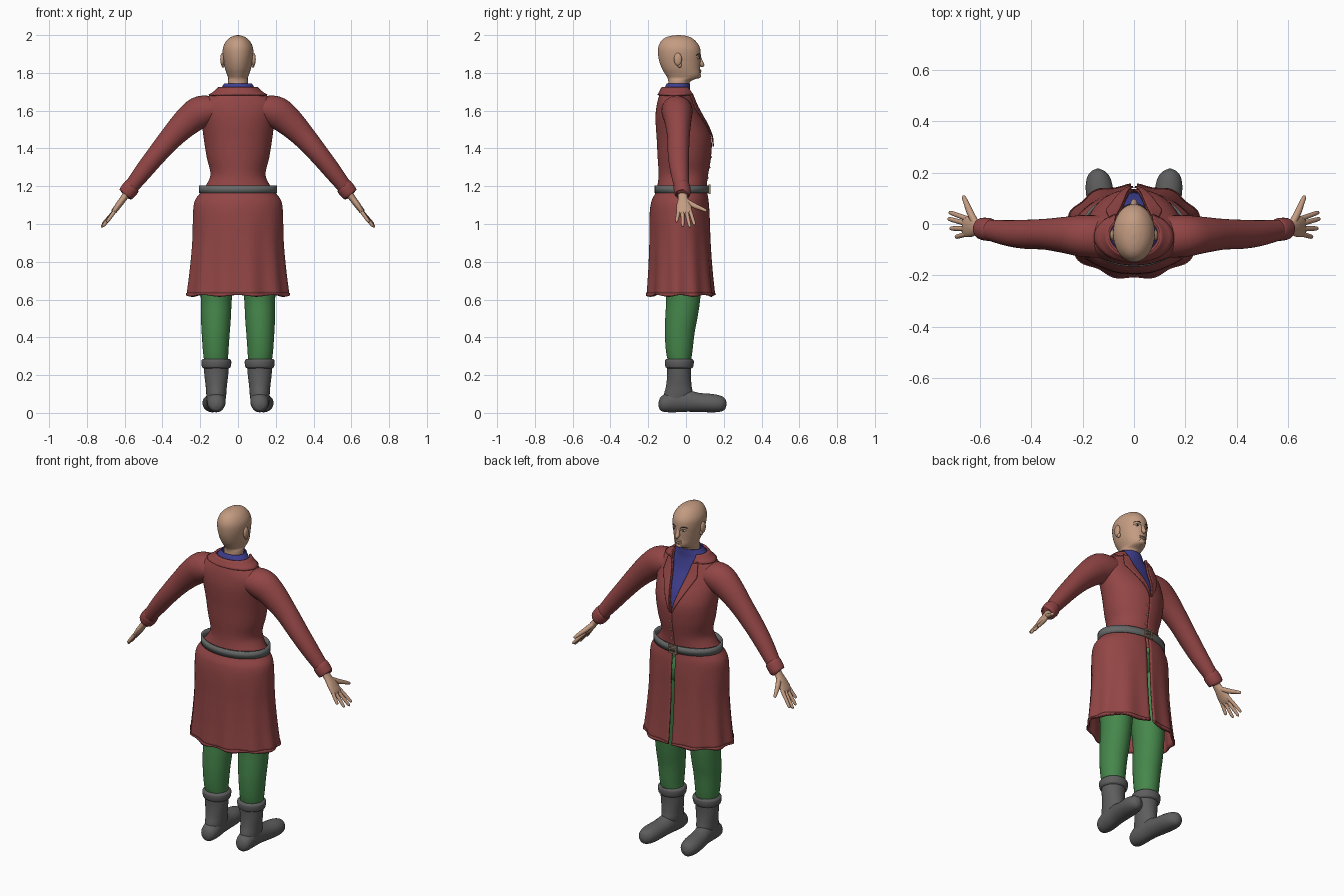
import bpy, bmesh, math
from mathutils import Vector

if "Cube" in bpy.data.objects:
    bpy.data.objects.remove(bpy.data.objects["Cube"], do_unlink=True)


def material(name, r, g, b):
    m = bpy.data.materials.new(name)
    m.use_nodes = True
    m.diffuse_color = (r, g, b, 1)
    m.node_tree.nodes["Principled BSDF"].inputs["Base Color"].default_value = (r, g, b, 1)
    return m


SKIN = material("skin_tan", .55, .33, .22)
RED = material("coat_red", .29, .06, .06)
BLUE = material("shirt_blue", .05, .05, .28)
GREEN = material("trouser_green", .06, .24, .07)
BOOT = material("boot_grey", .11, .11, .11)
BELT = material("belt_grey", .135, .14, .14)
BRASS = material("dull_brass", .4, .25, .15)
WHITE = material("eye_white", .6, .57, .52)
DARK = material("dark_brown", .05, .03, .02)


def finish(name, bm, mat, wall=0, offset=-1):
    me = bpy.data.meshes.new(name)
    bm.to_mesh(me)
    bm.free()
    me.materials.append(mat)
    ob = bpy.data.objects.new(name, me)
    bpy.context.collection.objects.link(ob)
    bpy.ops.object.select_all(action='DESELECT')
    ob.select_set(True)
    bpy.context.view_layer.objects.active = ob
    bpy.ops.object.shade_smooth_by_angle(angle=math.radians(50))
    if wall:
        mod = ob.modifiers.new("cloth", 'SOLIDIFY')
        mod.thickness, mod.offset = wall, offset
    return ob


def skin_rows(name, rows, mat, closed=True, caps=True, wall=0, offset=-1):
    """Bridge rows of points into one surface."""
    bm = bmesh.new()
    grid = [[bm.verts.new(p) for p in row] for row in rows]
    n = len(grid[0])
    for lo, hi in zip(grid, grid[1:]):
        for c in range(n if closed else n - 1):
            d = (c + 1) % n
            bm.faces.new((lo[c], hi[c], hi[d], lo[d]))
    if caps:
        bm.faces.new(grid[0])
        bm.faces.new(grid[-1])
        bmesh.ops.recalc_face_normals(bm, faces=bm.faces[:])
    return finish(name, bm, mat, wall, offset)


def lookup(table, t):
    """Smooth curve through a table keyed by its first column."""
    last = len(table) - 1
    i = 0
    while i < last - 1 and t > table[i + 1][0]:
        i += 1

    def slope(k, j):
        a, b = table[max(k - 1, 0)], table[min(k + 1, last)]
        return (b[j] - a[j]) / (b[0] - a[0])
    p, q = table[i], table[i + 1]
    h = q[0] - p[0]
    u = (t - p[0]) / h
    return [p[j] * (1 + 2 * u) * (1 - u) ** 2 + q[j] * u * u * (3 - 2 * u)
            + h * (slope(i, j) * u * (1 - u) ** 2 + slope(i + 1, j) * u * u * (u - 1))
            for j in range(1, len(p))]


def keys(table, n=5):
    ts = [a[0] + (b[0] - a[0]) * k / n for a, b in zip(table, table[1:]) for k in range(n)]
    return ts + [table[-1][0]]


def surface(table, a, z, off=0):
    """Point on an upright body; angle runs from the face side (+y)."""
    w, back, front = lookup(table, z)
    return Vector(((max(w, .002) + off) * math.sin(a),
                   (back + front) / 2 + ((front - back) / 2 + off) * math.cos(a), z))


def angle_at(table, x, z):
    return math.asin(max(-.98, min(.98, x / lookup(table, z)[0])))


def turn(n):
    return [math.tau * k / n for k in range(n)]


def loft(name, table, mat, cx=None, s=1, flat=False, **kw):
    """Stack of ellipses (key, [centre x,] half width, low, high)."""
    rows = []
    for t in keys(table):
        v = lookup(table, t)
        c, (w, lo, hi) = (v[0], v[1:]) if len(v) == 4 else (0, v)
        w = max(w, .002)
        ring = [(s * (c + w * math.sin(a)), (lo + hi) / 2 + (hi - lo) / 2 * math.cos(a)) for a in turn(40)]
        rows.append([(x, t, y) if flat else (x, y, t) for x, y in ring])
    return skin_rows(name, rows, mat, **kw)


def tube(name, path, mat, s=1, n=20):
    """Tube along (x, y, z, thickness, breadth) points, tapered at its end."""
    pts = [lookup([(i, *p) for i, p in enumerate(path)], i / 4) for i in range(4 * len(path) - 3)]
    rows = []
    for i, p in enumerate(pts):
        t = Vector(pts[min(i + 1, len(pts) - 1)][:3]) - Vector(pts[max(i - 1, 0)][:3])
        nrm = t.cross(Vector((0, 1, 0))).normalized()
        side = nrm.cross(t).normalized()
        ring = [Vector(p[:3]) + nrm * p[3] * math.cos(a) + side * p[4] * math.sin(a) for a in turn(n)]
        rows.append([(s * v.x, v.y, v.z) for v in ring])
    return skin_rows(name, rows, mat)


def ball(name, loc, size, mat):
    bm = bmesh.new()
    bmesh.ops.create_uvsphere(bm, u_segments=20, v_segments=12, radius=1)
    bmesh.ops.scale(bm, vec=size, verts=bm.verts)
    bmesh.ops.translate(bm, vec=loc, verts=bm.verts)
    return finish(name, bm, mat)


# Coat: height, half width, back, front
coat = [(.62, .268, -.208, .153), (.75, .253, -.2, .14), (.9, .241, -.195, .13),
        (1.05, .238, -.193, .125), (1.12, .23, -.183, .12), (1.165, .2, -.162, .113),
        (1.2, .172, -.152, .11), (1.26, .146, -.145, .117), (1.35, .165, -.15, .132),
        (1.45, .181, -.155, .135), (1.52, .19, -.16, .112), (1.58, .198, -.161, .08),
        (1.63, .196, -.155, .055), (1.67, .165, -.145, .042), (1.7, .122, -.133, .036),
        (1.725, .1, -.125, .035), (1.745, .086, -.115, .034)]


def gap(z):
    if z < 1.17:
        return .012
    return .0005 + max(0, z - 1.4) * .23


def coat_row(z, off=0, n=108):
    a0 = angle_at(coat, gap(z), z)
    row = []
    for k in range(n + 1):
        a = a0 + (math.tau - 2 * a0) * k / n
        fold = max(0, (1.08 - z) / .46) * (.006 * math.cos(11 * a) - .003 * math.cos(5 * a))
        p = surface(coat, a, z, off + fold)
        if z < .63:
            p.z += .005 * math.cos(8 * a)
        row.append(p)
    return row


skin_rows("coat", [coat_row(z) for z in keys(coat[:-1])], RED, closed=False, caps=False, wall=.009)
skin_rows("coat_collar", [coat_row(1.685 + .01 * k, .012 - .002 * k) for k in range(5)], RED,
          closed=False, caps=False, wall=.008)
skin_rows("hem_band", [coat_row(z, .003) for z in (.622, .635)], RED, closed=False, caps=False, wall=.004)
skin_rows("shirt", [[surface(coat, a, z, -.014) for a in turn(64)] for z in keys(coat[8:])],
          BLUE, caps=False, wall=.006)

# Lapels folded back along the neck opening
for s, side in ((-1, "left"), (1, "right")):
    rows = []
    for k in range(25):
        z = 1.41 + .28 * k / 24
        width = .004 + (.052 * k / 17 if k < 18 else .05 - .005 * (k - 18))
        rows.append([surface(coat, angle_at(coat, s * (gap(z) + width * c / 6), z), z, .007)
                     for c in range(7)])
    skin_rows(side + "_lapel", rows, RED, closed=False, caps=False, wall=.007, offset=0)

# Belt, buckle and buttons
band = [(1.163, .207, -.166, .121), (1.205, .207, -.166, .121)]
skin_rows("belt", [[surface(band, a, z) for a in turn(64)] for z, *_ in band], BELT, caps=False, wall=.012)
bm = bmesh.new()
for x, z, w, h in ((-.023, 0, .008, .05), (.023, 0, .008, .05), (0, .021, .046, .008),
                   (0, -.021, .046, .008), (.004, 0, .036, .006)):
    box = bmesh.ops.create_cube(bm, size=1)["verts"]
    bmesh.ops.scale(bm, vec=(w, .01, h), verts=box)
    bmesh.ops.translate(bm, vec=(x, .124, 1.184 + z), verts=box)
finish("buckle", bm, BRASS)
for i in range(3):
    z = 1.245 + .055 * i
    ball(f"button_{i + 1}", surface(coat, angle_at(coat, .012, z), z, .001), (.006, .004, .006), BRASS)

# Head and neck
head = [(1.62, .058, -.1, .015), (1.73, .053, -.095, .016), (1.757, .053, -.094, .026),
        (1.773, .052, -.098, .064), (1.79, .058, -.108, .076), (1.82, .068, -.126, .075),
        (1.86, .076, -.141, .077), (1.9, .081, -.148, .078), (1.935, .079, -.147, .073),
        (1.965, .065, -.134, .054), (1.985, .045, -.112, .03), (1.996, .022, -.08, 0),
        (2, .003, -.045, -.038)]
loft("head", head, SKIN)
tube("nose", [(0, .068, 1.893, .007, .007), (0, .074, 1.875, .01, .009), (0, .08, 1.853, .013, .012),
              (0, .081, 1.842, .011, .016), (0, .077, 1.834, .003, .006)], SKIN)
for name, z, h in (("upper_lip", 1.814, .005), ("lower_lip", 1.805, .006)):
    ball(name, (0, .073, z), (.021, .008, h), SKIN)
ball("chin", (0, .062, 1.785), (.022, .018, .015), SKIN)

for s, side in ((-1, "left"), (1, "right")):
    def on_face(x, z, off=0):
        return surface(head, angle_at(head, s * x, z), z, off)
    ball(side + "_eye", on_face(.031, 1.878, -.005), (.013, .007, .0065), WHITE)
    ball(side + "_iris", on_face(.031, 1.878, .001), (.0055, .003, .0055), DARK)
    for part, z, off, r, mat in (("eyebrow", 1.897, .001, .0022, DARK), ("eyelid", 1.885, -.001, .0035, SKIN)):
        arch = [on_face(x, z + dz, off) for x, dz in ((.015, -.002), (.026, .003), (.038, .003), (.049, -.003))]
        skin_rows(f"{side}_{part}", [[p + Vector((0, r * math.cos(a), r * math.sin(a))) for a in turn(8)]
                                     for p in arch], mat)

    # Ear: flat shell with a lobe and rim
    ball(side + "_ear", (s * .083, -.043, 1.872), (.011, .021, .034), SKIN)
    ball(side + "_ear_lobe", (s * .079, -.034, 1.842), (.008, .011, .015), SKIN)

    # Sleeve and cuff
    tube(side + "_sleeve", [(.09, -.05, 1.61, .06, .08), (.19, -.047, 1.595, .085, .082),
                            (.26, -.043, 1.55, .078, .072), (.345, -.04, 1.466, .063, .06),
                            (.43, -.04, 1.367, .053, .056), (.5, -.034, 1.28, .047, .049),
                            (.57, -.022, 1.19, .038, .039)], RED, s, 32)
    tube(side + "_cuff", [(.555, -.023, 1.205, .034, .034), (.562, -.022, 1.198, .045, .044),
                          (.592, -.018, 1.16, .043, .042), (.597, -.018, 1.154, .03, .03)], RED, s, 32)

    # Hand
    tube(side + "_palm", [(.575, -.018, 1.18, .02, .026), (.605, -.016, 1.137, .018, .026),
                          (.63, -.012, 1.103, .017, .038), (.655, -.01, 1.067, .013, .041),
                          (.665, -.01, 1.053, .006, .034)], SKIN, s)
    fingers = (("index", .021, .046, .719, .995), ("middle", .001, .021, .724, .982),
               ("ring", -.019, -.017, .716, .986), ("little", -.038, -.051, .694, 1.01))
    for name, y0, y1, x, z in fingers:
        base, tip = Vector((.65, y0, 1.072)), Vector((x, y1, z))
        path = [(*base.lerp(tip, f), r, r) for f, r in ((0, .0105), (.5, .0095), (.9, .008), (1, .003))]
        tube(f"{side}_{name}_finger", path, SKIN, s, 12)
    tube(side + "_thumb", [(.615, .0, 1.122, .014, .014), (.636, .042, 1.098, .0135, .014),
                           (.652, .08, 1.082, .0105, .0105), (.662, .104, 1.071, .008, .008),
                           (.664, .11, 1.069, .003, .003)], SKIN, s, 14)

    # Trouser leg
    loft(side + "_trouser_leg", [(.25, .115, .06, -.09, .022), (.32, .118, .067, -.105, .033),
                                 (.42, .118, .074, -.112, .045), (.5, .117, .079, -.11, .06),
                                 (.6, .115, .082, -.106, .075), (.8, .107, .093, -.125, .09),
                                 (.95, .095, .1, -.14, .098), (1.13, .085, .1, -.13, .095)], GREEN, s=s)

    # Boot: foot, shaft and turned-over top
    loft(side + "_boot_foot", [(-.146, .115, .006, .035, .055), (-.138, .115, .028, .016, .078),
                               (-.12, .115, .043, .006, .095), (-.07, .115, .05, .003, .12),
                               (0, .12, .049, .006, .122), (.07, .128, .052, .005, .106),
                               (.14, .135, .053, .003, .1), (.185, .138, .043, .007, .09),
                               (.207, .14, .024, .02, .075), (.215, .14, .005, .042, .054)],
         BOOT, s=s, flat=True)
    loft(side + "_boot_shaft", [(.04, .115, .045, -.12, .01), (.1, .115, .053, -.116, .035),
                                (.14, .115, .056, -.106, .03), (.2, .115, .063, -.1, .026),
                                (.27, .115, .068, -.102, .03)], BOOT, s=s)
    loft(side + "_boot_top", [(.236, .115, .068, -.1, .03), (.244, .115, .076, -.109, .038),
                              (.276, .115, .079, -.112, .041), (.286, .115, .07, -.104, .034)], BOOT, s=s)

ball("trouser_seat", (0, -.022, 1.04), (.17, .118, .13), GREEN)
